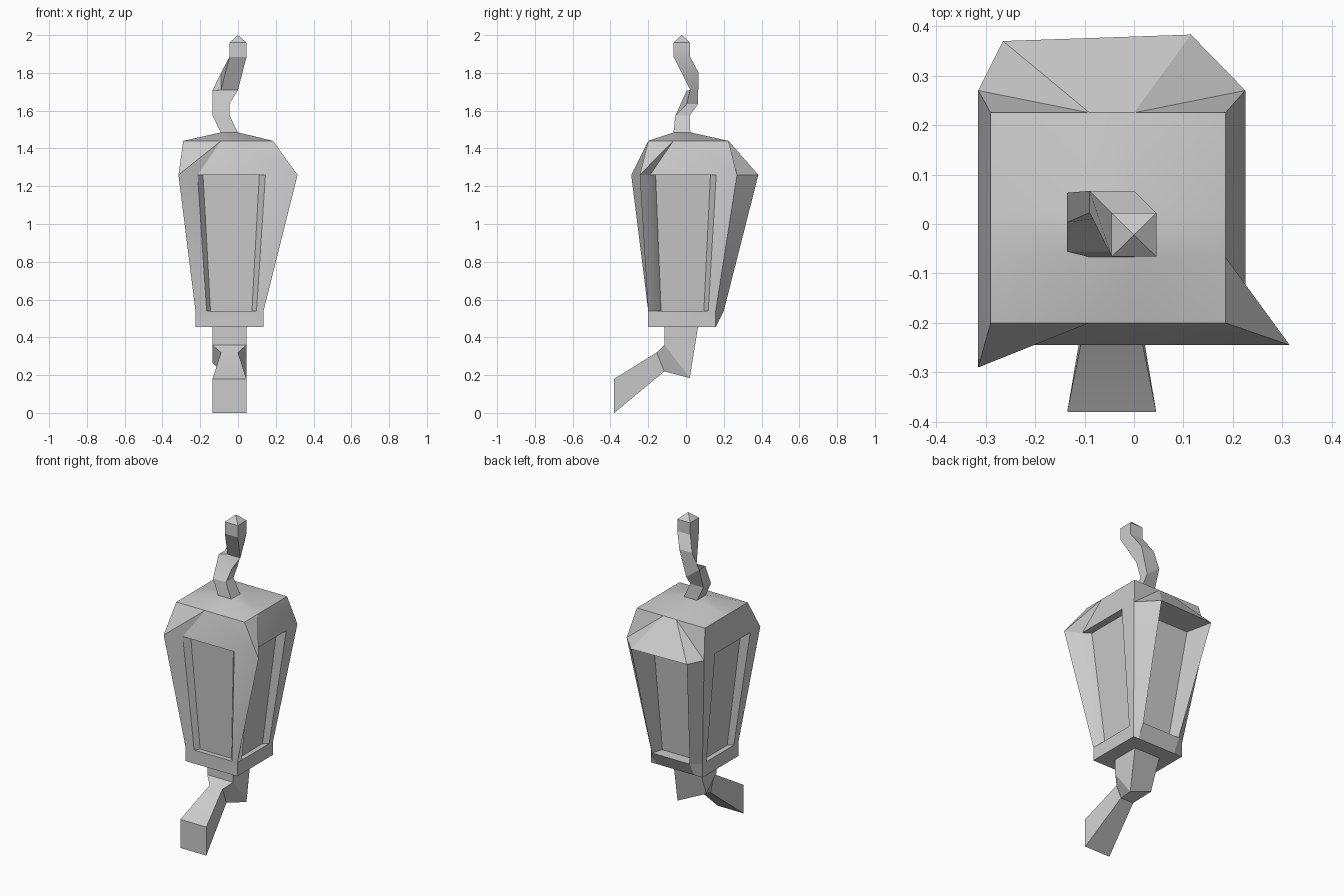
import bpy, bmesh, math
from mathutils import Vector

if "Cube" in bpy.data.objects:
    bpy.data.objects.remove(bpy.data.objects["Cube"])


def finish(name, bm):
    bmesh.ops.recalc_face_normals(bm, faces=bm.faces)
    mesh = bpy.data.meshes.new(name)
    bm.to_mesh(mesh)
    bm.free()
    ob = bpy.data.objects.new(name, mesh)
    bpy.context.collection.objects.link(ob)
    bpy.ops.object.select_all(action='DESELECT')
    ob.select_set(True)
    bpy.context.view_layer.objects.active = ob
    bpy.ops.object.shade_smooth_by_angle(angle=math.radians(20))
    return ob


def loop12(xs, ys, z, moved={}):
    """Square loop with four points per side; moved holds the crooked points."""
    pts = [(x, ys[0]) for x in xs[:3]] + [(xs[3], y) for y in ys[:3]]
    pts += [(x, ys[3]) for x in xs[:0:-1]] + [(xs[0], y) for y in ys[:0:-1]]
    for i, p in moved.items():
        pts[i] = p
    return [Vector((x, y, z)) for x, y in pts]


def skin(name, rings):
    """Closed tube through four-sided rings."""
    bm = bmesh.new()
    rs = [[bm.verts.new(p) for p in r] for r in rings]
    for a, b in zip(rs, rs[1:]):
        for i in range(4):
            j = (i + 1) % 4
            bm.faces.new((a[i], a[j], b[j], b[i]))
    bm.faces.new(rs[0])
    bm.faces.new(rs[-1])
    return bm, rs


# Lantern body: crooked tapered box with recessed windows and stepped roof
low_x, low_y = (-.225, -.166, .098, .135), (-.2, -.155, .118, .157)
levels = [
    loop12(low_x, low_y, .455),
    loop12(low_x, low_y, .54, {7: (.098, .2), 8: (-.166, .2)}),
    loop12((-.315, -.214, .145, .225), (-.245, -.19, .16, .27), 1.26,
           {0: (-.315, -.29), 3: (.315, -.245),
            7: (.115, .383), 8: (-.265, .37)}),
    loop12((-.29, -.09, 0, .185), (-.2, -.067, .022, .225), 1.44),
]
bm = bmesh.new()
L = [[bm.verts.new(p) for p in lv] for lv in levels]
centre = Vector((-.045, -.02, 0))


def inner(v):
    p = v.co.copy()
    q = centre + (p - centre) * .83
    if p.y > .19 and -.28 < p.x < .2:
        q.y = .20 if p.z > 1 else .13
    q.z = p.z
    return bm.verts.new(q)


for k in range(3):
    for i in range(12):
        j = (i + 1) % 12
        rim = [L[k][i], L[k][j], L[k + 1][j], L[k + 1][i]]
        if k == 1 and i % 3 == 1:
            pane = [inner(v) for v in rim]
            for a in range(4):
                b = (a + 1) % 4
                bm.faces.new((rim[a], rim[b], pane[b], pane[a]))
            bm.faces.new(pane)
        elif k == 2 and i % 3 == 0:
            # crease runs from the corner to the roof edge
            bm.faces.new((rim[0], rim[1], rim[2]))
            bm.faces.new((rim[0], rim[2], rim[3]))
        elif k == 2 and i % 3 == 2:
            bm.faces.new((rim[0], rim[1], rim[3]))
            bm.faces.new((rim[1], rim[2], rim[3]))
        else:
            bm.faces.new(rim)
bm.faces.new(L[0])
hub = [bm.verts.new((x, y, 1.485)) for x, y in
       ((-.09, -.067), (0, -.067), (0, .022), (-.09, .022))]
top = L[3]
for c in range(4):
    i = 3 * c
    bm.faces.new((top[i], top[i + 1], hub[c], top[i - 1]))
    bm.faces.new((top[i + 1], top[i + 2], hub[(c + 1) % 4], hub[c]))
finish("lantern_body", bm)

# Twisted finial: centre x, y, z, half depth, z tilt along x, z tilt along y
path = [(-.045, -.022, 1.48, .045, 0, 0), (-.09, -.018, 1.575, .038, 0, 0),
        (-.091, .033, 1.67, .03, -.035, 0), (-.045, .045, 1.755, .022, 0, .045),
        (0, -.022, 1.885, .044, 0, 0), (0, -.022, 1.96, .044, 0, 0)]
signs = ((-1, -1), (1, -1), (1, 1), (-1, 1))
rings = [[(x + .045 * sx, y + h * sy, z + tx * sx + ty * sy) for sx, sy in signs]
         for x, y, z, h, tx, ty in path]
bm, rs = skin("finial", rings)
bm.faces.ensure_lookup_table()
bmesh.ops.poke(bm, faces=[bm.faces[-1]])
for v in bm.verts:
    if len(v.link_edges) == 4 and all(f.calc_center_median().z > 1.955 for f in v.link_faces):
        v.co.z = 2.0
finish("finial", bm)


# Bracket: short stem that bends forward through a pinched elbow
def ring(y0, z0, y1, z1, w):
    return [(-.045 - w, y0, z0), (-.045 + w, y0, z0),
            (-.045 + w, y1, z1), (-.045 - w, y1, z1)]


elbow = ring(-.113, .36, .02, .185, .09)
elbow[3] = (-.135, -.01, .265)
bm, rs = skin("bracket", [
    ring(-.113, .458, .064, .458, .09),
    elbow,
    ring(-.155, .32, -.115, .22, .045),
    ring(-.38, .18, -.38, 0, .09),
])
finish("bracket", bm)
